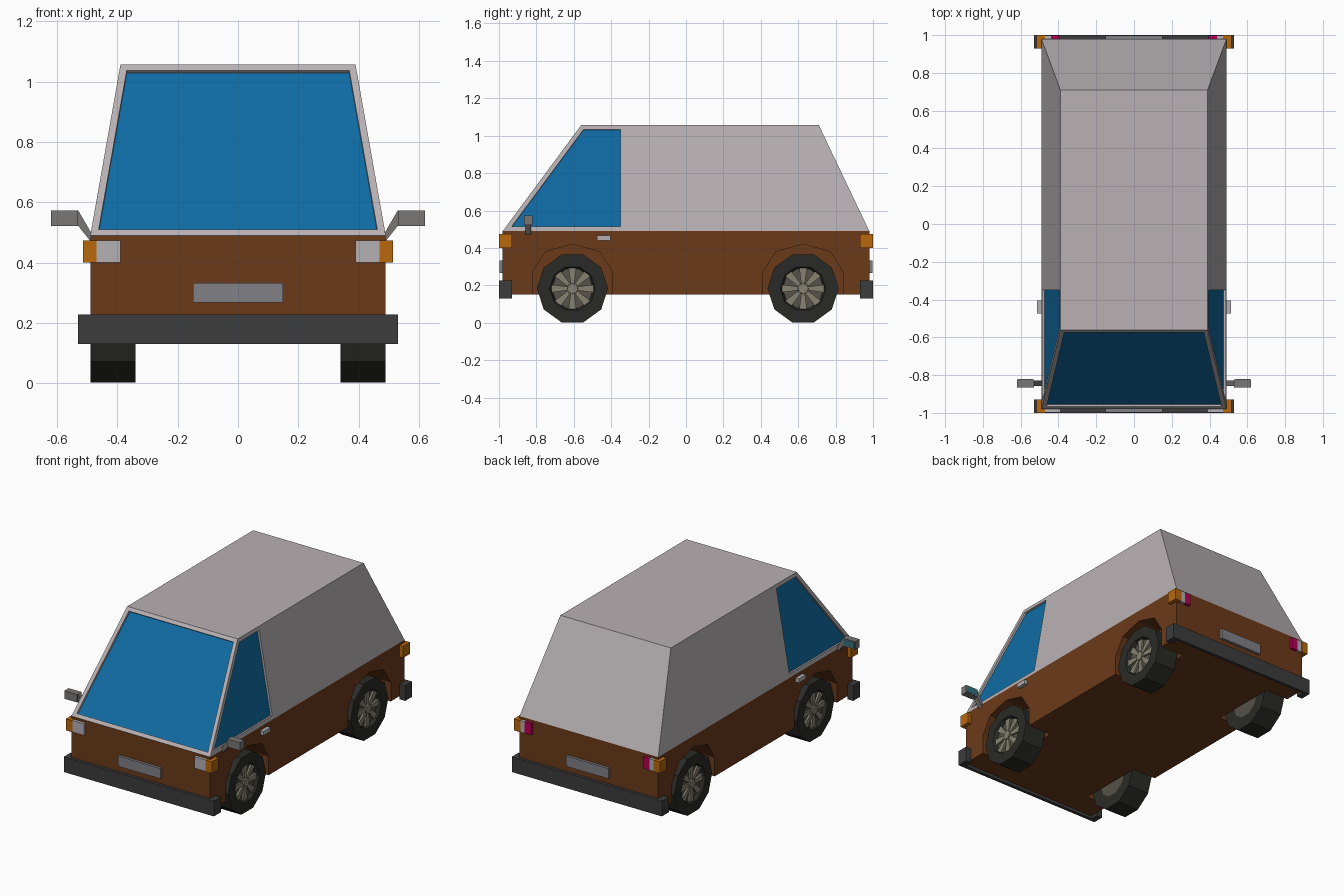
import bpy, bmesh
from math import sin, cos, pi

if "Cube" in bpy.data.objects:
    bpy.data.objects.remove(bpy.data.objects["Cube"])


def material(name, r, g, b):
    m = bpy.data.materials.new(name)
    m.diffuse_color = (r, g, b, 1)
    m.use_nodes = True
    m.node_tree.nodes["Principled BSDF"].inputs["Base Color"].default_value = m.diffuse_color
    return m


BROWN = material("brown_paint", .147, .042, .010)
PALE = material("pale_paint", .48, .44, .455)
GLASS = material("blue_glass", .005, .147, .37)
DARK = material("bumper_grey", .045, .045, .045)
TYRE = material("rubber", .023, .023, .020)
RIM = material("rim_dark", .09, .085, .065)
SPOKE = material("spoke_metal", .24, .225, .165)
METAL = material("plate_grey", .22, .215, .235)
MIRROR = material("mirror_shell", .19, .185, .18)
LAMP = material("lamp_white", .46, .44, .46)
AMBER = material("amber", .48, .14, .004)
RED = material("red_lamp", .48, .0, .09)
TEAL = material("mirror_glass", .03, .17, .2)


def finish(bm, name, *mats):
    bmesh.ops.recalc_face_normals(bm, faces=bm.faces)
    me = bpy.data.meshes.new(name)
    bm.to_mesh(me)
    bm.free()
    for m in mats:
        me.materials.append(m)
    ob = bpy.data.objects.new(name, me)
    bpy.context.collection.objects.link(ob)
    return ob


def prism(name, profiles, a, b, mat, axis="x"):
    """Extrude one or more 2D outlines along x (outline y,z), y (x,z) or z (x,y)."""
    place = {"x": lambda u, v, t: (t, u, v), "y": lambda u, v, t: (u, t, v),
             "z": lambda u, v, t: (u, v, t)}[axis]
    bm = bmesh.new()
    for pts in profiles:
        lo = [bm.verts.new(place(u, v, a)) for u, v in pts]
        hi = [bm.verts.new(place(u, v, b)) for u, v in pts]
        bm.faces.new(lo)
        bm.faces.new(hi)
        for i in range(len(pts)):
            j = (i + 1) % len(pts)
            bm.faces.new((lo[i], lo[j], hi[j], hi[i]))
    return finish(bm, name, mat)


def box(name, x, y, z, mat):
    return prism(name, [[(x[0], z[0]), (x[1], z[0]), (x[1], z[1]), (x[0], z[1])]],
                 y[0], y[1], mat, "y")


def ring_mesh(name, rings, yc, zc, n, mat, closed):
    """Polygonal lathe around the x axis from (x, radius) rings."""
    bm = bmesh.new()
    loops = [[bm.verts.new((x, yc + r * cos(2 * pi * k / n), zc + r * sin(2 * pi * k / n)))
              for k in range(n)] for x, r in rings]
    pairs = list(zip(loops, loops[1:]))
    if closed:
        pairs.append((loops[-1], loops[0]))
    else:
        bm.faces.new(loops[0])
        bm.faces.new(loops[-1])
    for p, q in pairs:
        for k in range(n):
            j = (k + 1) % n
            bm.faces.new((p[k], p[j], q[j], q[k]))
    return finish(bm, name, mat)


WHEELS_Y = (-.607, .626)

# Lower body with wheel wells
body = box("lower_body", (-.49, .49), (-.98, .98), (.15, .49), BROWN)
arch = [(-.215, 0), (-.215, .27), (-.145, .38), (0, .42), (.145, .38), (.215, .27), (.215, 0)]
for s in (-1, 1):
    well = prism("well_cutter", [[(yc + u, v) for u, v in arch] for yc in WHEELS_Y],
                 s * .325, s * .6, BROWN)
    mod = body.modifiers.new("wells", "BOOLEAN")
    mod.operation, mod.solver, mod.object = "DIFFERENCE", "EXACT", well
    bpy.context.view_layer.objects.active = body
    bpy.ops.object.modifier_apply(modifier=mod.name)
    bpy.data.objects.remove(well)

# Upper cabin with recessed windscreen and front side windows
bm = bmesh.new()
corners = ((-1, 0), (1, 0), (1, 1), (-1, 1))
low = [bm.verts.new((s * .49, (-.98, .98)[e], .49)) for s, e in corners]
top = [bm.verts.new((s * .39, (-.56, .71)[e], 1.057)) for s, e in corners]
bm.faces.new(low)
bm.faces.new(top)
for i in range(4):
    j = (i + 1) % 4
    bm.faces.new((low[i], low[j], top[j], top[i]))
bmesh.ops.recalc_face_normals(bm, faces=bm.faces)
bmesh.ops.bisect_plane(bm, geom=bm.verts[:] + bm.edges[:] + bm.faces[:],
                       plane_co=(0, -.325, 0), plane_no=(0, 1, 0))
bm.normal_update()
panes = [f for f in bm.faces if f.normal.y < -.5
         or (abs(f.normal.x) > .5 and f.calc_center_median().y < -.33)]
for f in panes:
    bmesh.ops.inset_individual(bm, faces=[f], thickness=.024, use_even_offset=True)
    bmesh.ops.inset_individual(bm, faces=[f], thickness=.0005, depth=-.013, use_even_offset=True)
    f.material_index = 1
finish(bm, "cabin", PALE, GLASS)

# Wheels: ten-sided tyre, dished rim, spokes and cap
for s, side in ((-1, "left"), (1, "right")):
    for yc, end in zip(WHEELS_Y, ("front", "rear")):
        tag = end + "_" + side
        z = .183
        ring_mesh("tyre_" + tag, [(s * .34, .11), (s * .34, .19), (s * .49, .19),
                                  (s * .49, .122), (s * .465, .11)], yc, z, 10, TYRE, True)
        ring_mesh("rim_" + tag, [(s * .341, .115), (s * .466, .115)], yc, z, 10, RIM, False)
        ring_mesh("hub_cap_" + tag, [(s * .46, .032), (s * .486, .028)], yc, z, 8, SPOKE, False)
        spokes = []
        for k in range(8):
            c, d = cos(k * pi / 4), sin(k * pi / 4)
            spokes.append([(yc + r * c - w * d, z + r * d + w * c) for r, w in
                           ((.02, -.009), (.112, -.021), (.112, .021), (.02, .009))])
        prism("spokes_" + tag, spokes, s * .464, s * .478, SPOKE)

# Bumpers wrapping round the corners, and number plates
for e, end in ((-1, "front"), (1, "rear")):
    outline = [(-.53, 1), (.53, 1), (.53, .93), (.49, .93), (.49, .98),
               (-.49, .98), (-.49, .93), (-.53, .93)]
    prism("bumper_" + end, [[(x, e * y) for x, y in outline]], .13, .227, DARK, "z")
    box("plate_" + end, (-.15, .15), (e * .975, e * .997), (.267, .333), METAL)

    # Lamps
    for s, side in ((-1, "left"), (1, "right")):
        tag = end + "_" + side
        lamp_z = (.40, .474)
        corner = [(.47, 1), (.515, 1), (.515, .93), (.485, .93), (.485, .978), (.47, .978)]
        prism("indicator_" + tag, [[(s * x, e * y) for x, y in corner]], *lamp_z, AMBER, "z")
        inner = .39 if e < 0 else .44
        box("white_lamp_" + tag, (s * inner, s * .47), (e * .975, e * .998), lamp_z, LAMP)
        if e > 0:
            box("tail_lamp_" + tag, (s * .395, s * .44), (.975, .998), lamp_z, RED)

# Wing mirrors and door handles
for s, side in ((-1, "left"), (1, "right")):
    box("mirror_" + side, (s * .53, s * .62), (-.865, -.822), (.522, .573), MIRROR)
    box("mirror_glass_" + side, (s * .537, s * .613), (-.823, -.8205), (.529, .566), TEAL)
    arm = [(.485, .465), (.53, .522), (.53, .573), (.483, .492)]
    prism("mirror_arm_" + side, [[(s * x, z) for x, z in arm]], -.858, -.828, MIRROR, "y")
    box("door_handle_" + side, (s * .485, s * .513), (-.475, -.405), (.44, .467), LAMP)
